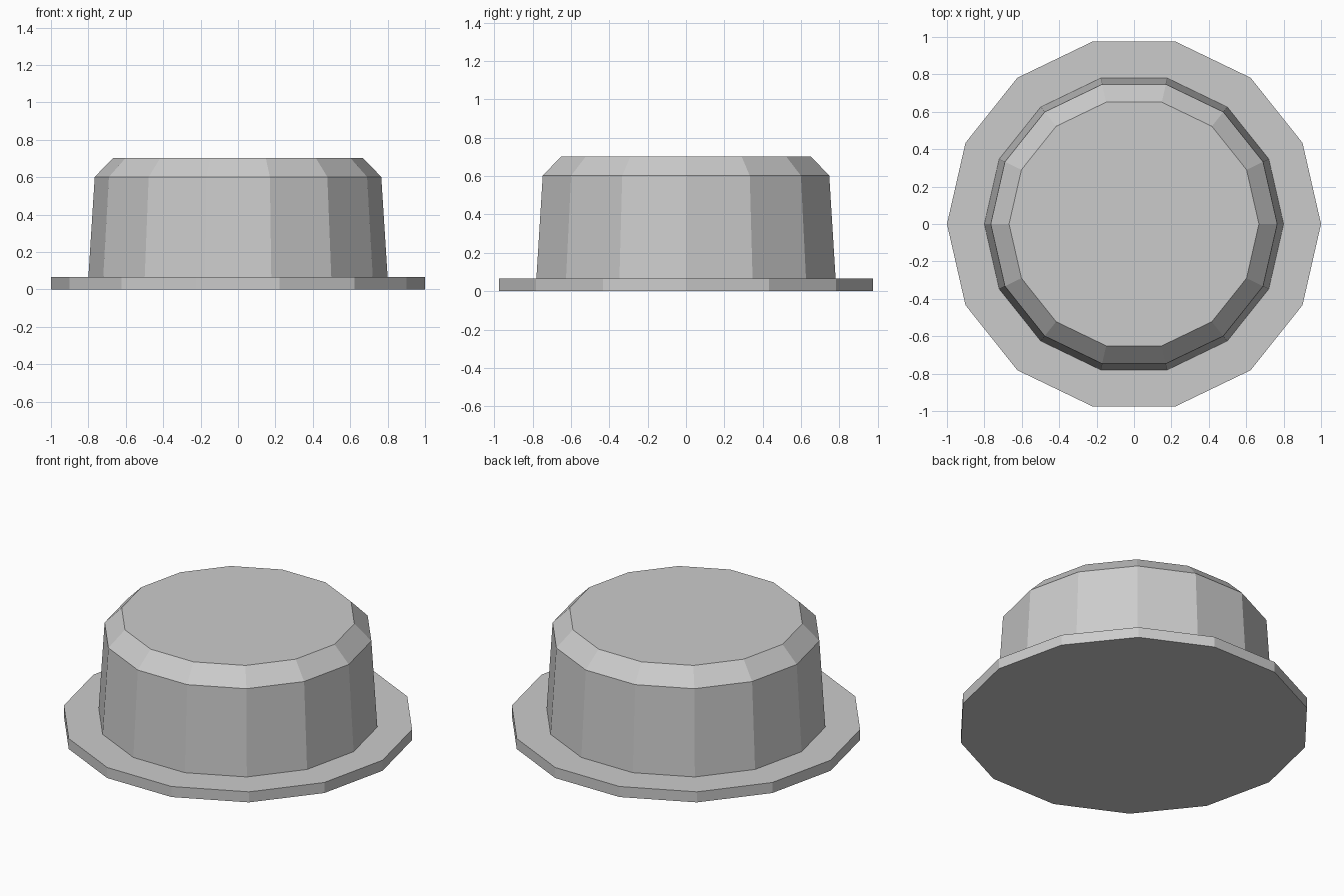
import bpy, bmesh, math

if "Cube" in bpy.data.objects:
    bpy.data.objects.remove(bpy.data.objects["Cube"])

SIDES = 14

grey = bpy.data.materials.new("plain grey")
grey.diffuse_color = (0.6, 0.6, 0.6, 1.0)
grey.use_nodes = True
grey.node_tree.nodes["Principled BSDF"].inputs["Base Color"].default_value = grey.diffuse_color


def lathe(name, profile):
    """Closed faceted solid from (radius, height) rings, capped at both ends."""
    bm = bmesh.new()
    rings = []
    for r, z in profile:
        rings.append([bm.verts.new((r * math.cos(2 * math.pi * i / SIDES),
                                    r * math.sin(2 * math.pi * i / SIDES), z))
                      for i in range(SIDES)])
    for low, high in zip(rings, rings[1:]):
        for i in range(SIDES):
            j = (i + 1) % SIDES
            bm.faces.new((low[i], low[j], high[j], high[i]))
    bm.faces.new(rings[0][::-1])
    bm.faces.new(rings[-1])
    bmesh.ops.recalc_face_normals(bm, faces=bm.faces[:])
    mesh = bpy.data.meshes.new(name)
    bm.to_mesh(mesh)
    bm.free()
    mesh.materials.append(grey)
    obj = bpy.data.objects.new(name, mesh)
    bpy.context.collection.objects.link(obj)
    return obj


# Flat brim, step in to the tapered crown, bevelled top
lathe("flanged_cap", [(1.0, 0.0), (1.0, 0.066), (0.8, 0.066),
                      (0.766, 0.602), (0.668, 0.702)])
